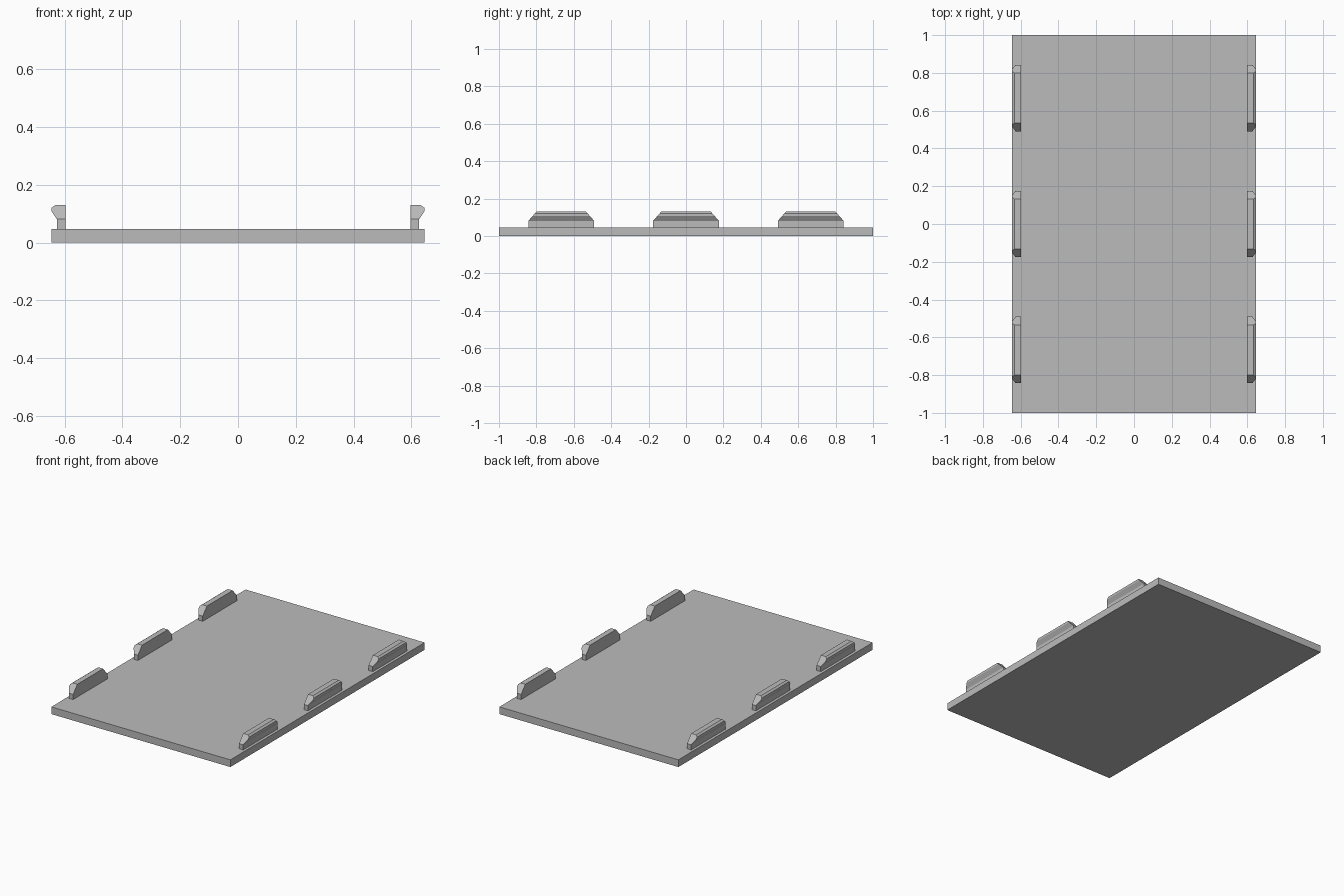
import bpy
import bmesh

cube = bpy.data.objects.get("Cube")
if cube:
    bpy.data.objects.remove(cube, do_unlink=True)

# Single flat grey
grey = bpy.data.materials.new("light_grey")
grey.use_nodes = True
grey.diffuse_color = (0.5, 0.5, 0.5, 1)
grey.node_tree.nodes["Principled BSDF"].inputs["Base Color"].default_value = (0.5, 0.5, 0.5, 1)

PLATE_TOP, NECK, CLIP_TOP = 0.047, 0.081, 0.13
HALF_BASE, HALF_TOP = 0.176, 0.133


def add_object(name, bm):
    bmesh.ops.recalc_face_normals(bm, faces=bm.faces)
    mesh = bpy.data.meshes.new(name)
    bm.to_mesh(mesh)
    bm.free()
    mesh.materials.append(grey)
    obj = bpy.data.objects.new(name, mesh)
    bpy.context.collection.objects.link(obj)
    return obj


def half_length(z):
    """Ends are upright on the stem and slope inward over the head."""
    t = max(0, (z - NECK) / (CLIP_TOP - NECK))
    return HALF_BASE + (HALF_TOP - HALF_BASE) * t


# Base plate
bm = bmesh.new()
bmesh.ops.create_cube(bm, size=1)
for v in bm.verts:
    v.co.x *= 1.29
    v.co.y *= 2
    v.co.z = (v.co.z + 0.5) * PLATE_TOP
add_object("base_plate", bm)

# Clip cross-section: stem, overhanging lip, bevelled top edge, flat inner wall
profile = [(0.598, PLATE_TOP), (0.627, PLATE_TOP), (0.627, NECK), (0.645, 0.108),
           (0.645, 0.121), (0.633, CLIP_TOP), (0.598, CLIP_TOP), (0.598, NECK)]
stem, head = (0, 1, 2, 7), (2, 3, 4, 5, 6, 7)

# Three clips along each long edge, mirrored left to right
for label, cy in (("front", -0.667), ("middle", 0), ("back", 0.667)):
    bm = bmesh.new()
    ends = [[bm.verts.new((x, cy + side * half_length(z), z)) for x, z in profile]
            for side in (-1, 1)]
    for ring in ends:
        for part in (stem, head):
            bm.faces.new([ring[i] for i in part])
    for i in range(len(profile)):
        j = (i + 1) % len(profile)
        bm.faces.new((ends[0][i], ends[0][j], ends[1][j], ends[1][i]))
    clips = add_object(label + "_edge_clips", bm)
    mirror = clips.modifiers.new("mirror", 'MIRROR')
    mirror.use_axis[0] = True
